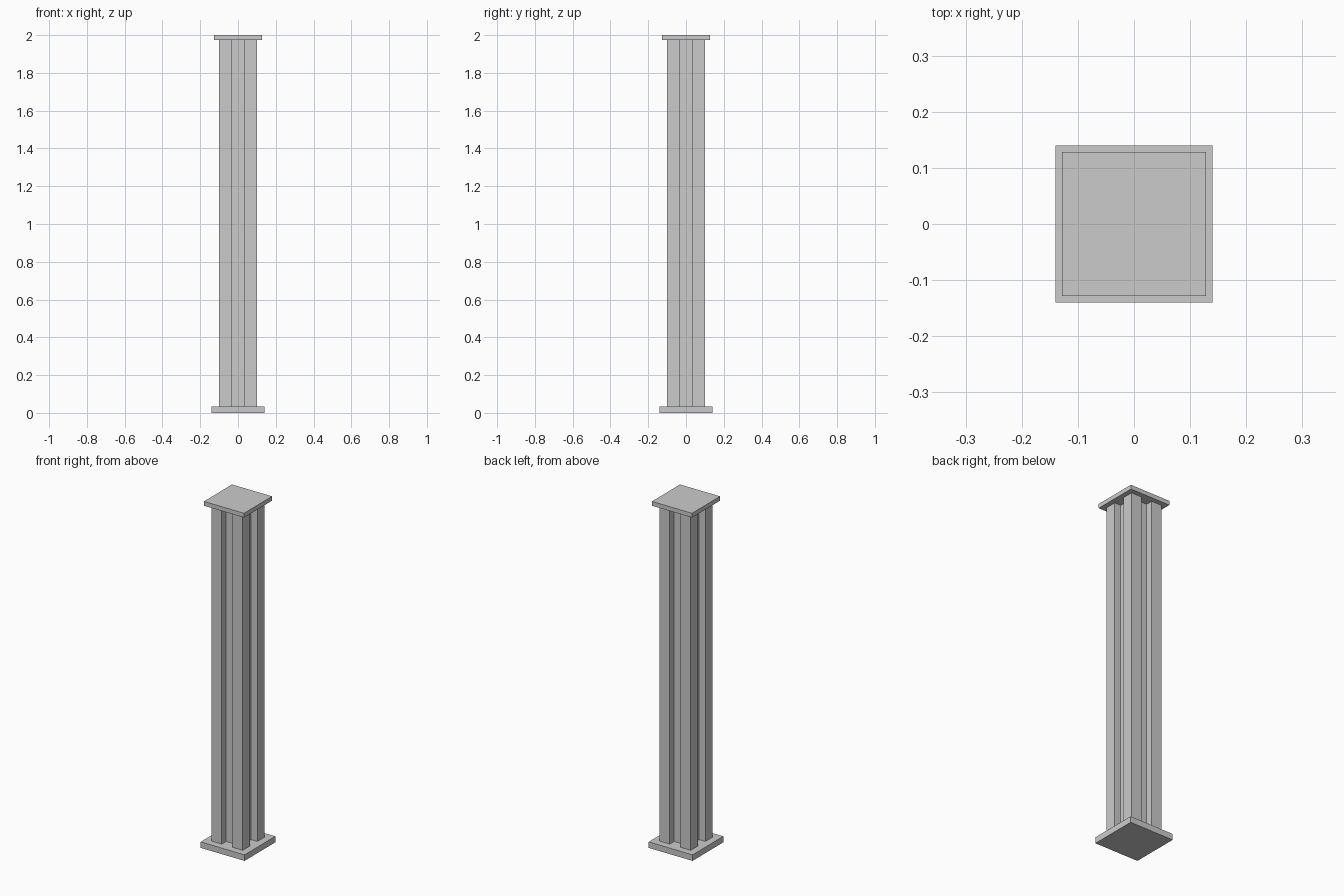
import bpy, bmesh

if "Cube" in bpy.data.objects:
    bpy.data.objects.remove(bpy.data.objects["Cube"])

BASE_H, CAP_H, TOTAL = 0.035, 0.025, 2.0


def extrude_profile(name, points, z0, z1):
    bm = bmesh.new()
    face = bm.faces.new([bm.verts.new((x, y, z0)) for x, y in points])
    ret = bmesh.ops.extrude_face_region(bm, geom=[face], use_keep_orig=True)
    top = [g for g in ret["geom"] if isinstance(g, bmesh.types.BMVert)]
    bmesh.ops.translate(bm, vec=(0, 0, z1 - z0), verts=top)
    bmesh.ops.recalc_face_normals(bm, faces=bm.faces)
    mesh = bpy.data.meshes.new(name)
    bm.to_mesh(mesh)
    bm.free()
    obj = bpy.data.objects.new(name, mesh)
    bpy.context.collection.objects.link(obj)
    return obj


def square(h):
    return [(-h, -h), (h, -h), (h, h), (-h, h)]


# Base plate and slightly smaller cap plate
extrude_profile("base_plate", square(0.14), 0, BASE_H)
extrude_profile("cap_plate", square(0.128), TOTAL - CAP_H, TOTAL)

# Shaft: square section with one wide groove down each side
half, groove, floor = 0.1, 0.034, 0.06
side = [(-half, -half), (-groove, -half), (-groove, -floor),
        (groove, -floor), (groove, -half)]
section = []
for turn in range(4):
    section += side
    side = [(-y, x) for x, y in side]
extrude_profile("grooved_shaft", section, BASE_H, TOTAL - CAP_H)
